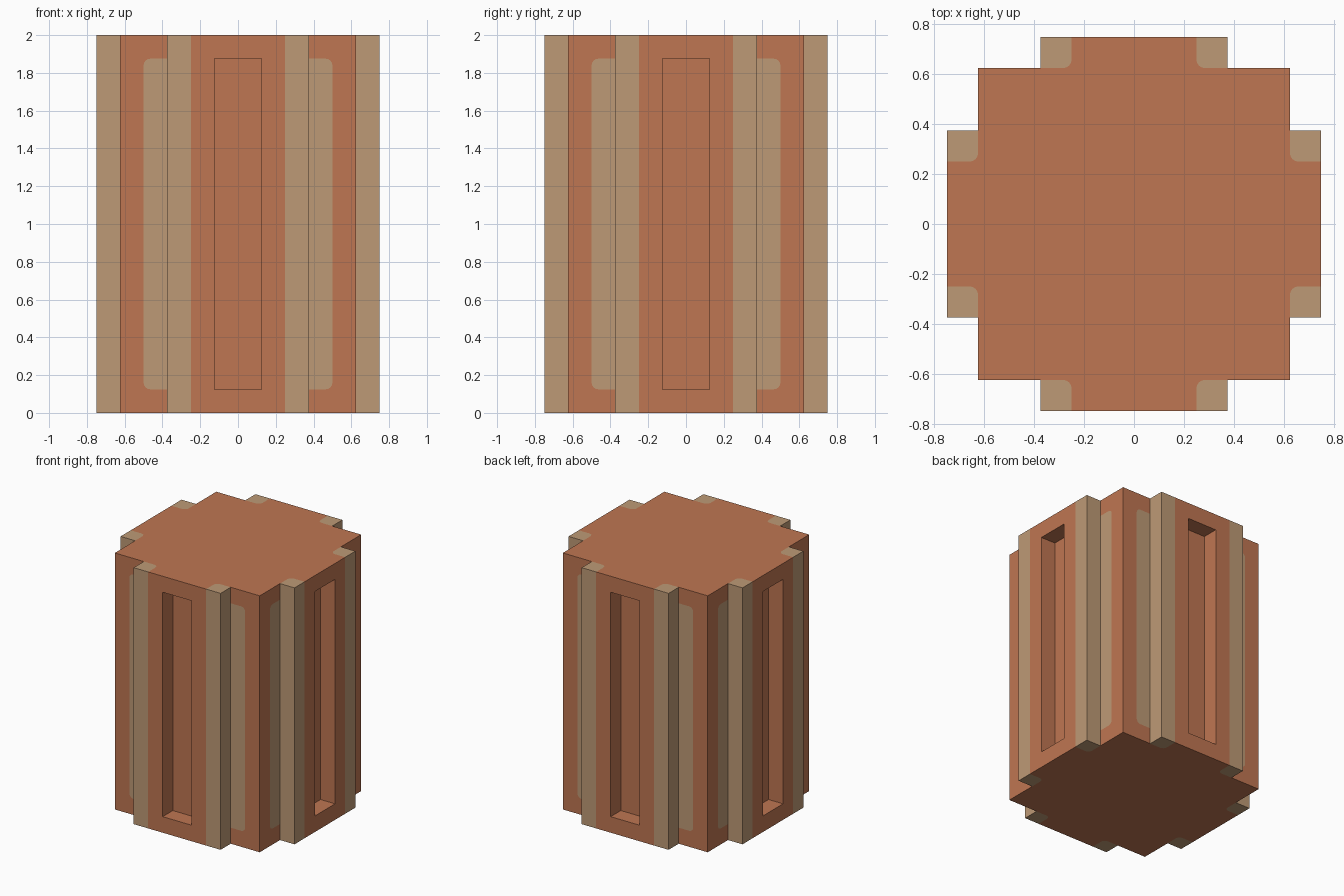
import bpy, bmesh, math
from mathutils import Matrix, Vector

cube = bpy.data.objects.get("Cube")
if cube:
    bpy.data.objects.remove(cube, do_unlink=True)

# Main dimensions
HEIGHT = 2.0
OUT, WALL = 0.75, 0.625        # raised panel face, recessed corner wall
FIELD, EDGE = 0.25, 0.375      # inner and outer edge of the tan trim
SLOT = 0.125                   # half width of the slot
LOW, HIGH = 0.125, 1.875       # ends of slots and wall stripes
STRIPE, R = 0.5, 0.035         # outer edge of wall stripe, corner radius
CLAY, TAN = 0, 1


def make_material(name, rgb):
    mat = bpy.data.materials.new(name)
    mat.use_nodes = True
    mat.diffuse_color = (*rgb, 1)
    mat.node_tree.nodes["Principled BSDF"].inputs["Base Color"].default_value = (*rgb, 1)
    return mat


def arc(cx, cy, start, end, steps=4):
    """Rounded corner from start to end angle, in degrees."""
    angles = [math.radians(start + (end - start) * i / steps) for i in range(steps + 1)]
    return [(cx + R * math.cos(a), cy + R * math.sin(a)) for a in angles]


def on_front(points, y):
    return [(x, y, z) for x, z in points]


def on_level(points, z):
    return [(x, y, z) for x, y in points]


faces = []  # (points, colour) for one eighth of the column


def add(points, colour):
    faces.append((points, colour))


# Raised panel: field around the slot, then the trim on its edge
add(on_front([(0, 0), (FIELD, 0), (FIELD, HEIGHT), (0, HEIGHT),
              (0, HIGH), (SLOT, HIGH), (SLOT, LOW), (0, LOW)], -OUT), CLAY)
add(on_front([(FIELD, 0), (EDGE, 0), (EDGE, HEIGHT), (FIELD, HEIGHT)], -OUT), TAN)
add([(EDGE, -OUT, 0), (EDGE, -WALL, 0), (EDGE, -WALL, LOW),
     (EDGE, -WALL, HIGH), (EDGE, -WALL, HEIGHT), (EDGE, -OUT, HEIGHT)], TAN)

# Slot: back, side and two ends
add(on_front([(0, LOW), (SLOT, LOW), (SLOT, HIGH), (0, HIGH)], -WALL), CLAY)
add([(SLOT, -OUT, LOW), (SLOT, -WALL, LOW), (SLOT, -WALL, HIGH), (SLOT, -OUT, HIGH)], CLAY)
for z in (LOW, HIGH):
    add(on_level([(0, -OUT), (SLOT, -OUT), (SLOT, -WALL), (0, -WALL)], z), CLAY)

# Recessed wall with its rounded stripe
stripe = ([(EDGE, LOW)] + arc(STRIPE - R, LOW + R, -90, 0)
          + arc(STRIPE - R, HIGH - R, 0, 90) + [(EDGE, HIGH)])
add(on_front(stripe, -WALL), TAN)
add(on_front(stripe + [(EDGE, HEIGHT), (WALL, HEIGHT), (WALL, 0), (EDGE, 0)], -WALL), CLAY)

# Top and bottom caps with a tan patch at the end of the trim
corner = arc(FIELD + R, -WALL - R, 180, 90)
for z in (0, HEIGHT):
    add(on_level([(FIELD, -OUT)] + corner + [(EDGE, -WALL), (EDGE, -OUT)], z), TAN)
    add(on_level([(0, 0), (0, -OUT), (FIELD, -OUT)] + corner
                 + [(EDGE, -WALL), (WALL, -WALL)], z), CLAY)

# Mirror the eighth and turn it to all four sides
bm = bmesh.new()
for quarter in range(4):
    for side in (1, -1):
        place = (Matrix.Rotation(quarter * math.pi / 2, 4, "Z")
                 @ Matrix.Diagonal((side, 1, 1, 1)))
        for points, colour in faces:
            face = bm.faces.new([bm.verts.new(place @ Vector(p)) for p in points])
            face.material_index = colour
bmesh.ops.remove_doubles(bm, verts=bm.verts, dist=0.0001)
bmesh.ops.recalc_face_normals(bm, faces=bm.faces)

mesh = bpy.data.meshes.new("column_block")
bm.to_mesh(mesh)
bm.free()
mesh.materials.append(make_material("clay_orange", (0.521, 0.181, 0.084)))
mesh.materials.append(make_material("tan_trim", (0.515, 0.323, 0.181)))
column = bpy.data.objects.new("column_block", mesh)
bpy.context.collection.objects.link(column)
